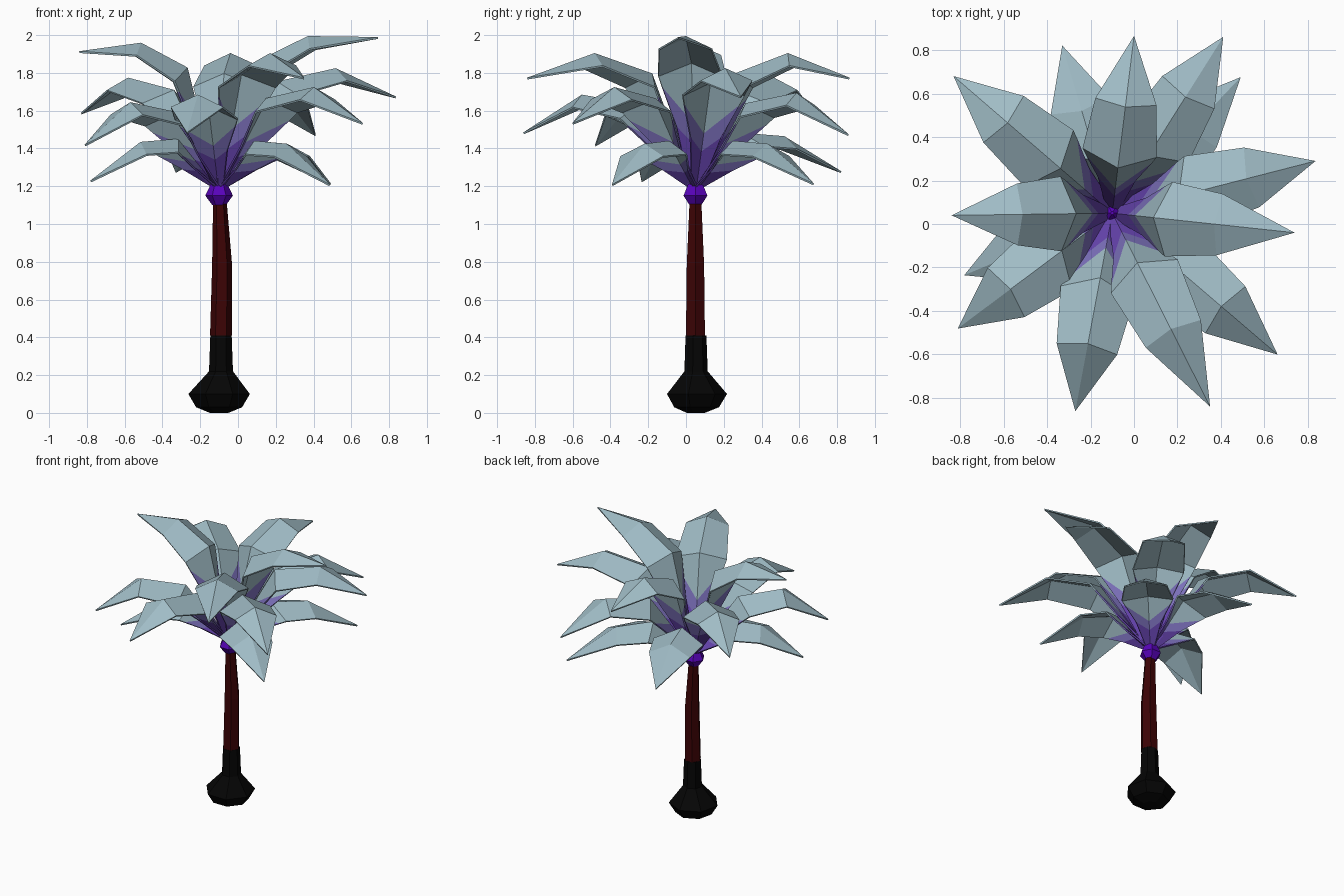
import bpy, bmesh, math
from mathutils import Vector

cube = bpy.data.objects.get("Cube")
if cube:
    bpy.data.objects.remove(cube, do_unlink=True)


def material(name, rgb):
    m = bpy.data.materials.new(name)
    m.use_nodes = True
    m.diffuse_color = (*rgb, 1)
    b = next(n for n in m.node_tree.nodes if n.type == 'BSDF_PRINCIPLED')
    b.inputs["Base Color"].default_value = (*rgb, 1)
    b.inputs["Roughness"].default_value = 0.9
    return m


LEAF = material("pale blue grey", (0.35, 0.5, 0.56))
LILAC = material("lilac", (0.21, 0.17, 0.52))
STEM = material("violet", (0.14, 0.06, 0.45))
BULB = material("deep purple", (0.1, 0.001, 0.5))
BARK = material("dark red bark", (0.045, 0.001, 0.0015))
ROOT = material("near black", (0.0015, 0.0015, 0.0015))

AXIS = Vector((-0.1, 0.05, 0))


def finish(name, bm, mats):
    bmesh.ops.recalc_face_normals(bm, faces=bm.faces)
    me = bpy.data.meshes.new(name)
    bm.to_mesh(me)
    bm.free()
    for m in mats:
        me.materials.append(m)
    ob = bpy.data.objects.new(name, me)
    bpy.context.collection.objects.link(ob)
    return ob


def lathe(name, profile, sides, mat, turn=0.0):
    """Faceted stack of rings; each profile entry is radius, height, x shift."""
    bm = bmesh.new()
    rings = []
    for r, z, dx in profile:
        rings.append([bm.verts.new(AXIS + Vector((
            dx + r * math.cos(turn + math.tau * i / sides),
            r * math.sin(turn + math.tau * i / sides), z))) for i in range(sides)])
    for a, b in zip(rings, rings[1:]):
        for i in range(sides):
            j = (i + 1) % sides
            bm.faces.new((a[i], a[j], b[j], b[i]))
    bm.faces.new(rings[0][::-1])
    bm.faces.new(rings[-1])
    return finish(name, bm, [mat])


# Swollen root, trunk and crown bulb
lathe("root", [(0.05, 0, 0), (0.125, 0.03, 0), (0.167, 0.1, 0),
               (0.065, 0.22, 0.01), (0.058, 0.41, 0.01)], 7, ROOT, math.pi / 2)
lathe("trunk", [(0.058, 0.41, 0.01), (0.053, 0.78, 0.016), (0.036, 1.12, 0.004)], 6, BARK)
lathe("crown_bulb", [(0.036, 1.1, 0), (0.073, 1.15, 0), (0.045, 1.21, 0),
                     (0.008, 1.25, 0)], 6, BULB)


def frond(index, tip, knee_z, knee_t, mid_t, mid_rise):
    """Folded blade: narrow stem, wide middle, bent knee, pointed tip."""
    base = AXIS + Vector((0, 0, 1.19))
    tip = Vector(tip)
    flat = Vector((tip.x - base.x, tip.y - base.y, 0))
    out = flat.normalized()
    side = Vector((-out.y, out.x, 0))
    rise = Vector((0, 0, knee_z - base.z))
    mid = base + flat * mid_t + rise * mid_rise
    knee = base + flat * knee_t + rise
    mid_edge = mid + out * 0.07 - Vector((0, 0, 0.07))
    knee_edge = knee + out * 0.025 - Vector((0, 0, 0.065))
    root = base + out * 0.015
    # spine point, centre between the edges, half width
    sections = [
        (root, root, 0.025),
        (root.lerp(mid, 0.35), root.lerp(mid_edge, 0.55), 0.085),
        (root.lerp(mid, 0.52), root.lerp(mid_edge, 0.9), 0.152),
        (mid, mid_edge, 0.17),
        (knee, knee_edge, 0.14),
    ]
    bm = bmesh.new()
    rows = []
    for spine, edge, w in sections:
        rows.append([bm.verts.new(q) for q in (edge - side * w, spine, edge + side * w)])
    for k, (a, b) in enumerate(zip(rows, rows[1:])):
        for i in range(2):
            f = bm.faces.new((a[i], a[i + 1], b[i + 1], b[i]))
            f.material_index = min(k, 2)
    end = bm.verts.new(tip)
    for i in range(2):
        bm.faces.new((rows[-1][i], rows[-1][i + 1], end)).material_index = 2
    ob = finish("frond_%02d" % index, bm, [STEM, LILAC, LEAF])
    mod = ob.modifiers.new("thickness", 'SOLIDIFY')
    mod.thickness = 0.01
    mod.offset = 0


# Fronds by tier: tip position and knee height
TOP = [((0.74, -0.04, 1.985), 1.99), ((-0.84, 0.04, 1.91), 1.955)]
HIGH = [((0.0, 0.865, 1.77), 1.9), ((0.35, -0.84, 1.77), 1.9)]
MIDDLE = [((0.835, 0.29, 1.67), 1.82), ((-0.83, 0.68, 1.585), 1.77),
          ((0.66, -0.6, 1.53), 1.72), ((-0.81, -0.48, 1.415), 1.64),
          ((-0.27, -0.86, 1.48), 1.68), ((0.41, 0.86, 1.47), 1.69)]
LOW = [((-0.33, 0.82, 1.275), 1.46), ((0.49, 0.675, 1.21), 1.42),
       ((-0.78, -0.235, 1.225), 1.43), ((0.485, -0.39, 1.205), 1.42)]

count = 0
for tier, knee_t, mid_t, mid_rise in ((TOP, 0.56, 0.23, 0.83),
                                      (HIGH, 0.6, 0.26, 0.85),
                                      (MIDDLE, 0.66, 0.33, 0.89),
                                      (LOW, 0.61, 0.32, 1.07)):
    for tip, knee_z in tier:
        count += 1
        frond(count, tip, knee_z, knee_t, mid_t, mid_rise)
